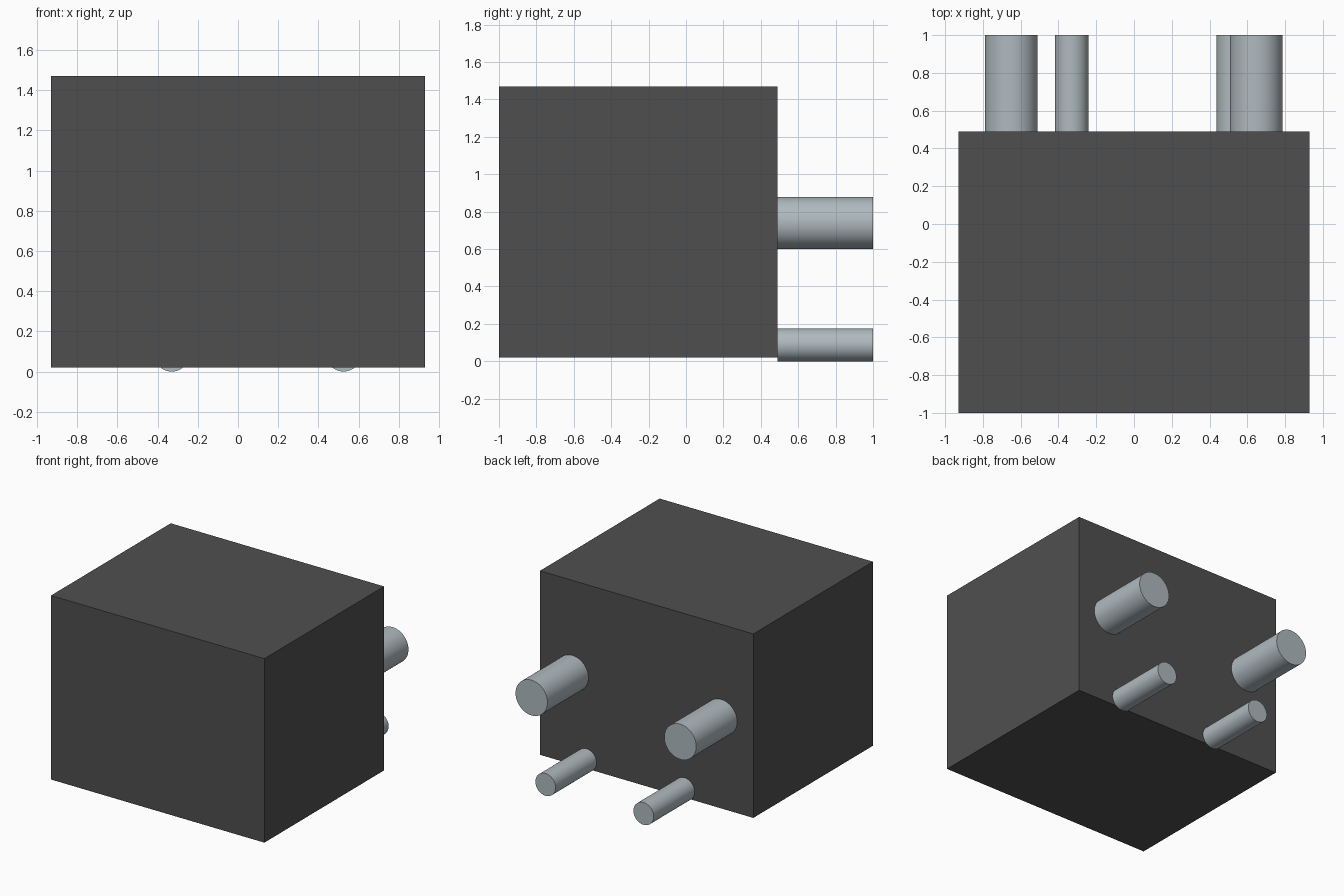
import bpy, math

cube = bpy.data.objects.get("Cube")
if cube:
    bpy.data.objects.remove(cube, do_unlink=True)


def make_material(name, rgb):
    mat = bpy.data.materials.new(name)
    mat.use_nodes = True
    mat.diffuse_color = (*rgb, 1)
    mat.node_tree.nodes["Principled BSDF"].inputs["Base Color"].default_value = (*rgb, 1)
    return mat


charcoal = make_material("charcoal", (0.078, 0.078, 0.078))
steel = make_material("pale steel", (0.43, 0.49, 0.52))

BACK, PIN_END = 0.49, 1.0

# Block body
bpy.ops.mesh.primitive_cube_add(size=1, location=(0, (BACK - 1) / 2, 0.745))
body = bpy.context.object
body.name = "body"
body.scale = (1.86, BACK + 1, 1.45)
bpy.ops.object.transform_apply(location=False, rotation=False, scale=True)
body.data.materials.append(charcoal)


# Round pins standing out of the back face
def pin(name, x, z, radius):
    bpy.ops.mesh.primitive_cylinder_add(
        vertices=64, radius=radius, depth=PIN_END - BACK,
        location=(x, (BACK + PIN_END) / 2, z), rotation=(math.pi / 2, 0, 0))
    obj = bpy.context.object
    obj.name = name
    obj.data.materials.append(steel)
    bpy.ops.object.shade_smooth_by_angle(angle=math.radians(30))


pin("upper_pin_right", -0.65, 0.74, 0.139)
pin("upper_pin_left", 0.647, 0.74, 0.139)
pin("lower_pin_right", -0.33, 0.088, 0.088)
pin("lower_pin_left", 0.525, 0.088, 0.088)
